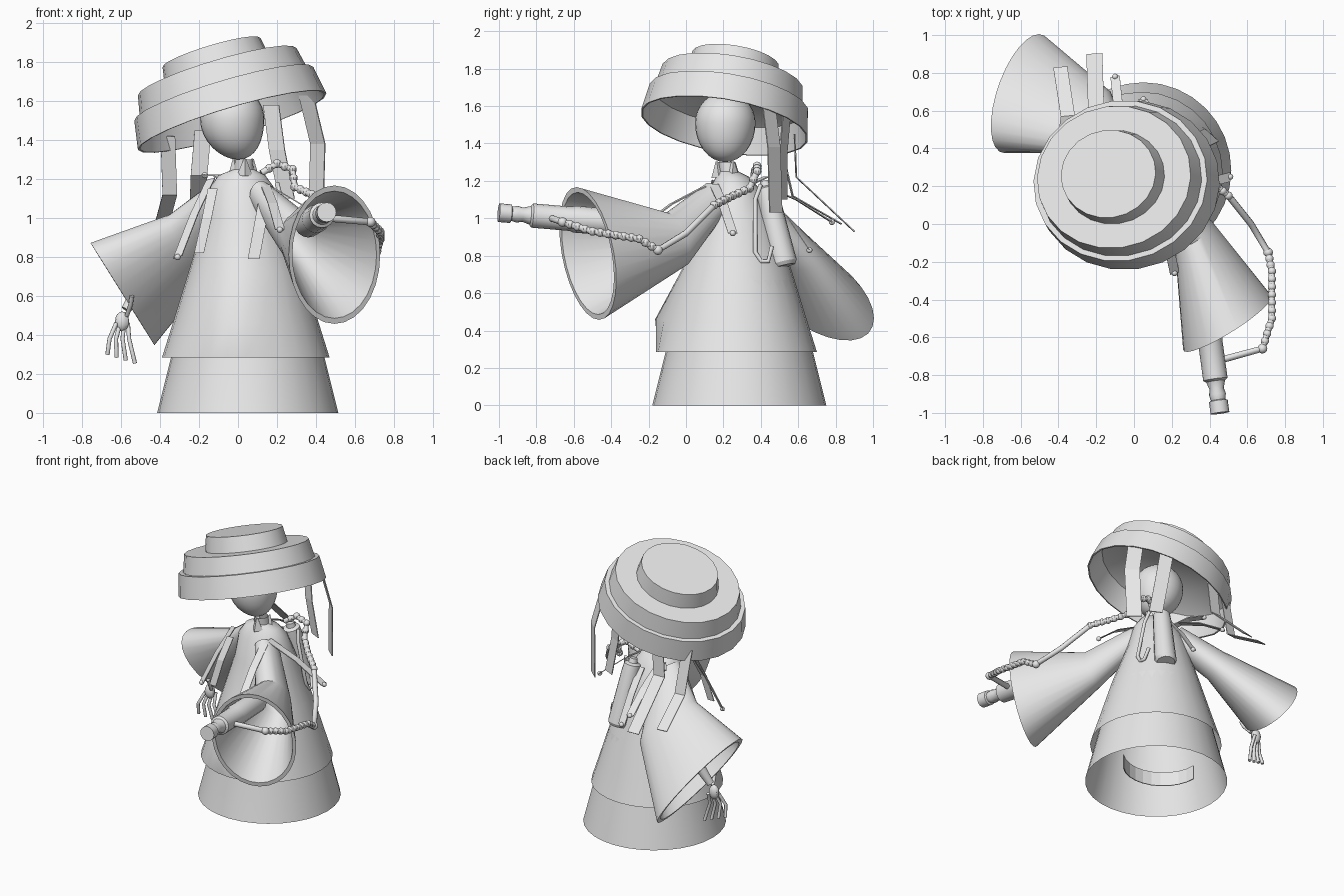
import bpy, bmesh, math
from mathutils import Vector

if "Cube" in bpy.data.objects:
    bpy.data.objects.remove(bpy.data.objects["Cube"])

grey = bpy.data.materials.new("plain grey")
grey.use_nodes = True
grey.diffuse_color = (0.8, 0.8, 0.8, 1)
grey.node_tree.nodes["Principled BSDF"].inputs["Base Color"].default_value = (0.8, 0.8, 0.8, 1)


def finish(name, bm, thickness=0):
    """Make a smooth object, or a flat-faced shell if given a thickness."""
    bmesh.ops.recalc_face_normals(bm, faces=bm.faces)
    mesh = bpy.data.meshes.new(name)
    bm.to_mesh(mesh)
    bm.free()
    ob = bpy.data.objects.new(name, mesh)
    bpy.context.collection.objects.link(ob)
    mesh.materials.append(grey)
    if thickness:
        mod = ob.modifiers.new("shell", "SOLIDIFY")
        mod.thickness = thickness
        mod.offset = 0
        return ob
    bpy.ops.object.select_all(action="DESELECT")
    ob.select_set(True)
    bpy.context.view_layer.objects.active = ob
    bpy.ops.object.shade_smooth_by_angle(angle=math.radians(30))
    return ob


def loft(name, rings, sides=24, caps=(False, False), shape=None):
    """Skin rings, each given as centre and two radius vectors."""
    bm = bmesh.new()
    loops = []
    for c, u, v in rings:
        loop = []
        for i in range(sides):
            a = math.tau * i / sides
            p = Vector(c) + Vector(u) * math.cos(a) + Vector(v) * math.sin(a)
            loop.append(bm.verts.new(shape(p) if shape else p))
        loops.append(loop)
    for lo, hi in zip(loops, loops[1:]):
        for i in range(sides):
            j = (i + 1) % sides
            bm.faces.new((lo[i], lo[j], hi[j], hi[i]))
    for loop, cap in zip((loops[0], loops[-1]), caps):
        if cap:
            bm.faces.new(loop)
    return finish(name, bm)


def flat(x, y, z, r, ry=None):
    return (x, y, z), (r, 0, 0), (0, ry or r, 0)


def sleeve(name, rings):
    """An outer cone, a rim, and an inner lining back up to the shoulder."""
    lining = [(c, Vector(u) * .92, Vector(v) * .92) for c, u, v in reversed(rings)]
    loft(name, rings + lining, 28)


def turned(name, start, end, profile, sides=16):
    """Lathe a (distance, radius) profile along the line from start to end."""
    s = Vector(start)
    axis = (Vector(end) - s).normalized()
    side = Vector((0, 1, 0)) if abs(axis.y) < 0.8 else Vector((1, 0, 0))
    u = side.cross(axis).normalized()
    v = axis.cross(u)
    return loft(name, [(s + axis * d, u * r, v * r) for d, r in profile], sides, (True, True))


def tube(name, points, radius):
    curve = bpy.data.curves.new(name, "CURVE")
    curve.dimensions = "3D"
    curve.bevel_depth = radius
    curve.bevel_resolution = 2
    curve.use_fill_caps = True
    line = curve.splines.new("POLY")
    line.points.add(len(points) - 1)
    for p, co in zip(line.points, points):
        p.co = (*co, 1)
    curve.materials.append(grey)
    ob = bpy.data.objects.new(name, curve)
    bpy.context.collection.objects.link(ob)


def strip(name, points, across, width):
    """A thin ribbon following points, spread along one direction."""
    bm = bmesh.new()
    half = Vector(across).normalized() * width / 2
    pairs = [(bm.verts.new(Vector(p) - half), bm.verts.new(Vector(p) + half)) for p in points]
    for (a, b), (c, d) in zip(pairs, pairs[1:]):
        bm.faces.new((a, b, d, c))
    finish(name, bm, 0.006)


def ball(name, centre, radius, scale=(1, 1, 1), segments=12):
    bm = bmesh.new()
    bmesh.ops.create_uvsphere(bm, u_segments=segments, v_segments=segments // 2 + 2, radius=radius)
    for v in bm.verts:
        v.co = Vector([a * b for a, b in zip(v.co, scale)]) + Vector(centre)
    return finish(name, bm)


# Robe: open skirt running up inside the overlapping upper robe with its knee fold
loft("skirt", [flat(.05, .285, 0, .465), flat(.05, .285, .3, .39),
               flat(.045, .275, .67, .304)], 32)


def knee(p):
    if abs(p.z - .46) < .01 and p.y < .1:
        p.y -= .07 * math.exp(-((p.x + .03) / .14) ** 2)
    return p


loft("upper_robe", [flat(.04, .27, .285, .43), flat(.04, .27, .46, .375),
                    flat(.04, .27, .72, .295), flat(.03, .27, 1.0, .2),
                    flat(.02, .26, 1.15, .17, .14), flat(.02, .25, 1.22, .12, .09),
                    flat(.03, .23, 1.25, .05), flat(.03, .22, 1.3, .045)], 28, shape=knee)

# Curved band inside the skirt
arc = [math.radians(180 + 13.5 * i) for i in range(11)]
strip("inner_band", [(.02 + .26 * math.cos(a), .32 + .26 * math.sin(a), .16) for a in arc],
      (0, 0, 1), .1)

# Pointed collar
for i in range(3):
    a = math.tau * (i / 3 + .1)
    d = Vector((math.cos(a), math.sin(a), 0))
    base = Vector((.03, .22, 1.22)) + d * .045
    turned("collar_point", base, base + d * .01 + Vector((0, 0, .08)),
           [(0, .04), (.085, .006)], 4)

# Head: an egg with a narrow chin
head = ball("head", (-.03, .21, 1.51), .165, (1, .98, 1), 28)
for v in head.data.vertices:
    z = v.co.z - 1.51
    if z < 0:
        v.co.z = 1.51 + z * 1.27
        v.co.x += .03 * (z / .165) ** 2

# Stepped hat, tilted, with a smooth hollow lining
axis = Vector((-.3, .17, 1)).normalized()
rim = Vector((-.03, .205, 1.495))
u = Vector((0, 1, 0)).cross(axis).normalized()
v = axis.cross(u)
steps = [(.22, .28), (.14, .45), (0, .495), (0, .505), (.15, .48), (.15, .45),
         (.27, .425), (.27, .28), (.375, .262)]
loft("hat", [(rim + axis * h, u * r, v * r * .9) for h, r in steps], 22, (True, True))

# Sleeves: wide open cones
sleeve("left_sleeve", [((.12, .16, 1.11), (.06, .05, 0), (0, -.04, .08)),
                       ((.315, -.05, .89), (.1, .055, 0), (0, -.05, .14)),
                       ((.495, -.525, .812), (.235, .14, 0), (0, -.06, .355))])
sleeve("right_sleeve", [((-.07, .32, 1.12), (.03, .09, 0), (-.05, 0, .07)),
                        ((-.24, .54, .87), (.09, .16, -.05), (-.08, -.04, .14)),
                        ((-.593, .69, .61), (.09, .315, -.145), (-.138, 0, .22))])

# Hand weapon held in the left sleeve
turned("weapon", (.36, -.3, .97), (.455, -1, 1.03),
       [(0, .07), (.3, .072), (.32, .065), (.53, .065), (.54, .05), (.58, .038),
        (.61, .045), (.64, .038), (.645, .05), (.71, .05)])

# Hose from weapon to back, with ribbed couplings
hose = [Vector(p) for p in ((.46, -.72, 1), (.68, -.66, .98), (.73, -.5, .93), (.73, -.25, .89),
                            (.71, -.15, .83), (.62, 0, .92), (.5, .15, 1.07), (.38, .25, 1.12),
                            (.29, .34, 1.16), (.28, .38, 1.25), (.2, .38, 1.28), (.12, .36, 1.23))]
tube("hose", hose, .018)
for i, (a, b) in enumerate(zip(hose, hose[1:])):
    if i in (0, 4, 5):
        continue
    n = max(2, int((b - a).length / .038))
    for k in range(n):
        ball("hose_rib", a.lerp(b, k / n), .023, segments=10)
for p in (hose[1], hose[4]):
    ball("hose_joint", p, .026)

# Tank on the back with its side pipe
turned("tank", (.12, .42, 1.2), (.17, .525, .75),
       [(0, .025), (.03, .03), (.04, .055), (.09, .06), (.45, .072), (.47, .06)])
tube("tank_pipe", [(.2, .4, 1.18), (.22, .37, 1.1), (.28, .37, .82), (.28, .4, .77),
                   (.28, .44, .77), (.26, .46, .85)], .012)

# Ribbons hanging from the hat
strip("ribbon_outer_right", [(-.36, .5, 1.42), (-.35, .57, 1.12), (-.39, .83, .97)], (1, .1, 0), .075)
strip("ribbon_inner_right", [(-.18, .58, 1.45), (-.2, .59, 1.22), (-.21, .9, .93)], (1, .05, 0), .085)
strip("ribbon_inner_left", [(.17, .54, 1.58), (.2, .52, 1.35), (.25, .52, 1.1)], (1, -.5, 0), .09)
strip("ribbon_outer_left", [(.35, .44, 1.63), (.41, .47, 1.38), (.4, .48, 1.03)], (1, -.9, 0), .1)

# Sash strips over the shoulders, ending in beads
sashes = [((-.14, .15, 1.2), (-.31, .03, .8), (1, -.4, .3)),
          ((.14, .1, 1.17), (.215, -.26, .94), (1, .3, 0)),
          ((.14, .15, 1.18), (.51, .25, .92), (0, 1, 0)),
          ((.06, .42, 1.15), (.05, .66, .83), (1, 0, 0)),
          ((-.06, .4, 1.18), (-.1, .78, .98), (1, .2, 0)),
          ((-.05, .34, 1.18), (-.17, .51, 1.22), (1, .7, 0))]
for a, b, across in sashes:
    mid = Vector(a).lerp(Vector(b), .5) + Vector((0, 0, .02))
    strip("sash", [a, mid, b], across, .05)
    ball("sash_bead", b, .016)
strip("front_sash", [(.14, .06, 1.12), (.11, .01, .95), (.08, -.02, .79)], (1, 0, 0), .06)
strip("front_sash_side", [(-.13, .1, 1.15), (-.16, .03, 1), (-.2, 0, .82)], (1, 0, 0), .05)

# Right forearm and hand
turned("forearm", (-.42, .6, .78), (-.58, .54, .52), [(0, .05), (.3, .025)], 12)
ball("palm", (-.595, .53, .47), .036, (1, .8, 1.4))
for i in range(4):
    x = -.625 + i * .02
    tip = -.67 + i * .047
    y = .52 + i * .012
    tube("finger", [(x, y, .46), (x * .5 + tip * .5 - .012, y - .03, .38),
                    (tip, y - .01, .3 - i * .015)], .011)
tube("thumb", [(-.57, .51, .5), (-.55, .46, .56), (-.545, .44, .6)], .012)
